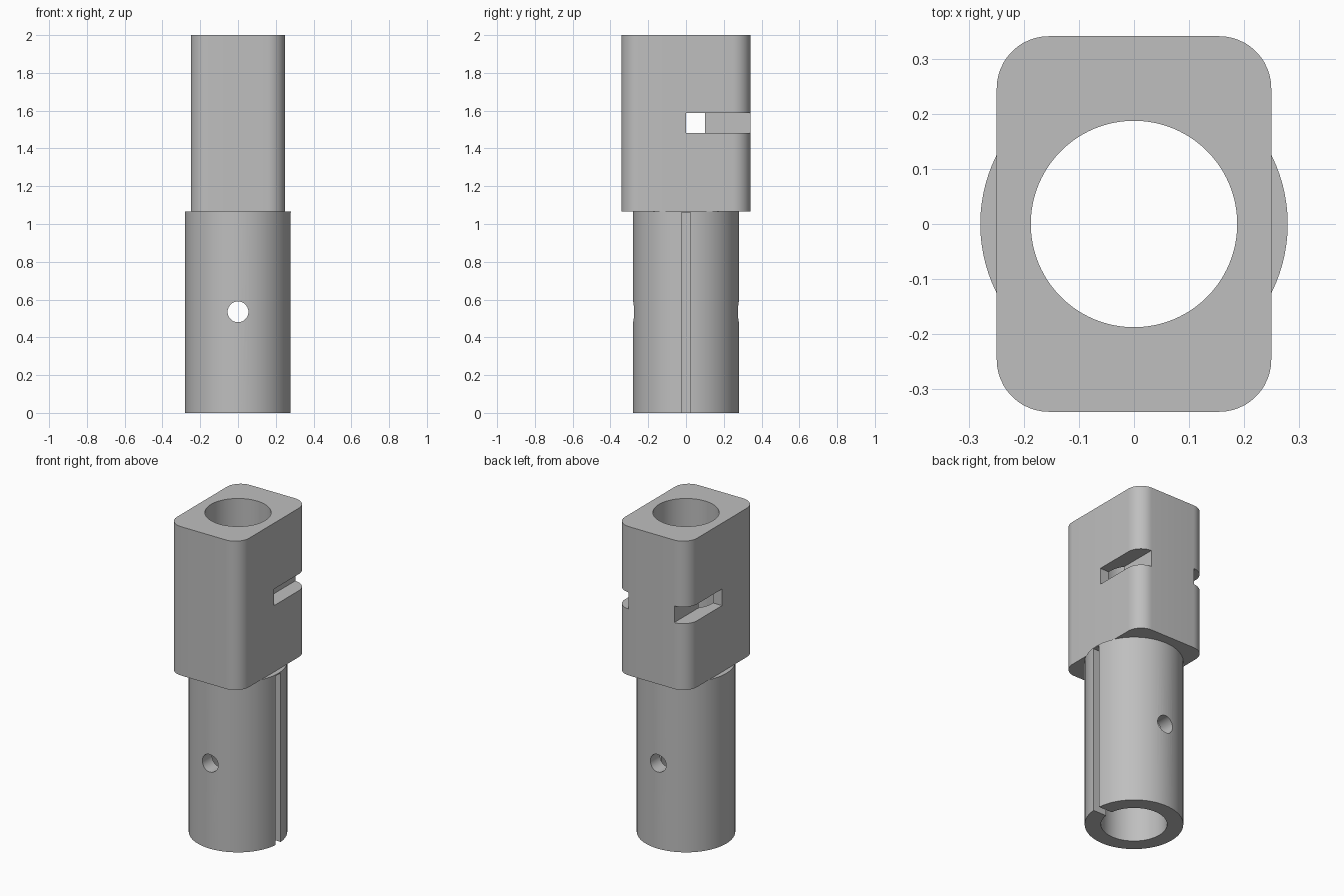
import bpy, bmesh
from math import radians
from mathutils import Matrix, Vector

cube = bpy.data.objects.get("Cube")
if cube:
    bpy.data.objects.remove(cube, do_unlink=True)

TOP, JOINT = 2.0, 1.067
BORE, TUBE = 0.188, 0.28
HEAD_X, HEAD_Y, CORNER = 0.25, 0.342, 0.095

grey = bpy.data.materials.new("plain_grey")
grey.use_nodes = True
colour = (0.52, 0.52, 0.52, 1)
grey.diffuse_color = colour
bsdf = next(n for n in grey.node_tree.nodes if n.type == "BSDF_PRINCIPLED")
bsdf.inputs["Base Color"].default_value = colour


def finish(name, bm):
    mesh = bpy.data.meshes.new(name)
    bm.to_mesh(mesh)
    bm.free()
    mesh.materials.append(grey)
    obj = bpy.data.objects.new(name, mesh)
    bpy.context.collection.objects.link(obj)
    return obj


def box(name, low, high, corner=0):
    """Block between two corners, with optional rounded upright edges."""
    low, high = Vector(low), Vector(high)
    bm = bmesh.new()
    bmesh.ops.create_cube(bm, size=1)
    for v in bm.verts:
        v.co = (low + high) / 2 + v.co * (high - low)
    if corner:
        upright = [e for e in bm.edges
                   if abs(e.verts[0].co.z - e.verts[1].co.z) > 0.01]
        bmesh.ops.bevel(bm, geom=upright, offset=corner, segments=12,
                        profile=0.5, affect="EDGES")
    return finish(name, bm)


def rod(name, radius, length, centre, tilt=0, sides=96):
    bm = bmesh.new()
    place = Matrix.Translation(centre) @ Matrix.Rotation(tilt, 4, "X")
    bmesh.ops.create_cone(bm, cap_ends=True, segments=sides, radius1=radius,
                          radius2=radius, depth=length, matrix=place)
    return finish(name, bm)


def select(obj):
    bpy.ops.object.select_all(action="DESELECT")
    obj.select_set(True)
    bpy.context.view_layer.objects.active = obj


def cut(obj, cutter):
    cutter.hide_render = True
    mod = obj.modifiers.new("cut", "BOOLEAN")
    mod.operation, mod.solver, mod.object = "DIFFERENCE", "EXACT", cutter
    select(obj)
    bpy.ops.object.modifier_apply(modifier=mod.name)
    bpy.data.objects.remove(cutter, do_unlink=True)


# Round lower tube: bore, cross hole and lengthwise slit on the left wall
tube = rod("lower_tube", TUBE, JOINT, (0, 0, JOINT / 2))
cut(tube, rod("bore_cutter", BORE, 3, (0, 0, 1)))
cut(tube, rod("pin_hole_cutter", 0.055, 1, (0, 0, 0.535), radians(90), 48))
cut(tube, box("slit_cutter", (0.1, -0.025, -0.1), (0.4, 0.025, 1.06)))

# Rounded rectangular head: bore and a side slot on each side open to the back
head = box("upper_head", (-HEAD_X, -HEAD_Y, JOINT), (HEAD_X, HEAD_Y, TOP), CORNER)
cut(head, rod("bore_cutter", BORE, 3, (0, 0, 1)))
for inner, outer in ((0.158, 0.4), (-0.4, -0.158)):
    cut(head, box("slot_cutter", (inner, 0, 1.483), (outer, 0.5, 1.587)))

for part in (tube, head):
    select(part)
    bpy.ops.object.shade_smooth_by_angle(angle=radians(30))
